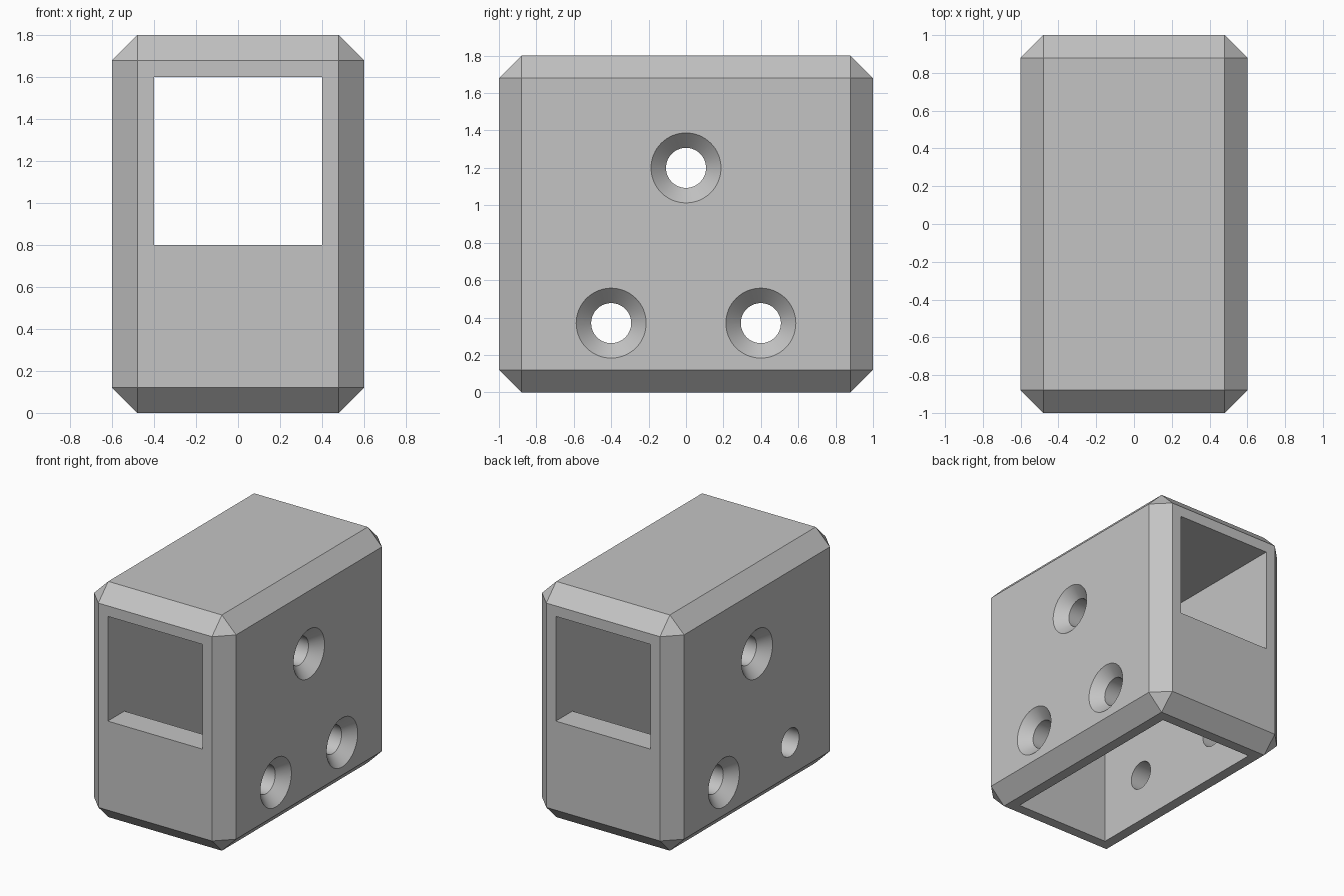
import bpy, bmesh, math
from mathutils import Vector

cube = bpy.data.objects.get("Cube")
if cube:
    bpy.data.objects.remove(cube, do_unlink=True)

grey = bpy.data.materials.new("plain grey")
grey.use_nodes = True
COLOUR = (0.55, 0.55, 0.55, 1)
grey.diffuse_color = COLOUR
grey.node_tree.nodes["Principled BSDF"].inputs["Base Color"].default_value = COLOUR


def make(name, bm):
    bmesh.ops.recalc_face_normals(bm, faces=bm.faces)
    mesh = bpy.data.meshes.new(name)
    bm.to_mesh(mesh)
    bm.free()
    mesh.materials.append(grey)
    ob = bpy.data.objects.new(name, mesh)
    bpy.context.collection.objects.link(ob)
    return ob


def cavity_cutter():
    # Side profile: window tunnel above, open-bottomed pocket below
    half = [(0.8, -0.2), (0.8, 0.8), (1.2, 0.8), (1.2, 1.6)]
    profile = half + [(-y, z) for y, z in reversed(half)]
    bm = bmesh.new()
    face = bm.faces.new([bm.verts.new((-0.4, y, z)) for y, z in profile])
    ext = bmesh.ops.extrude_face_region(bm, geom=[face])["geom"]
    verts = [v for v in ext if isinstance(v, bmesh.types.BMVert)]
    bmesh.ops.translate(bm, verts=verts, vec=Vector((0.8, 0, 0)))
    return make("cavity_cutter", bm)


def hole_cutter(y, z, sink_right, segments=64):
    # Drilled hole across the body, with a 45 degree countersink at the ends
    r = 0.107
    rings = [(0.7, r + 0.18), (0.52, r)]
    rings += [(-0.52, r), (-0.7, r + 0.18)] if sink_right else [(-0.7, r)]
    bm = bmesh.new()
    loops = []
    for x, rad in rings:
        angles = [2 * math.pi * i / segments for i in range(segments)]
        loops.append([bm.verts.new((x, y + rad * math.cos(a), z + rad * math.sin(a)))
                      for a in angles])
    for a, b in zip(loops, loops[1:]):
        for i in range(segments):
            j = (i + 1) % segments
            bm.faces.new((a[i], a[j], b[j], b[i]))
    bm.faces.new(loops[0])
    bm.faces.new(loops[-1])
    return make("hole_cutter", bm)


# Chamfered outer block
bm = bmesh.new()
bmesh.ops.create_cube(bm, size=1)
bmesh.ops.scale(bm, verts=bm.verts, vec=Vector((1.2, 2, 1.8)))
bmesh.ops.translate(bm, verts=bm.verts, vec=Vector((0, 0, 0.9)))
bmesh.ops.bevel(bm, geom=bm.edges[:], offset=0.12, offset_type='OFFSET',
                segments=1, affect='EDGES')
housing = make("housing", bm)

# Cut the cavity and the three screw holes
cutters = [cavity_cutter(),
           hole_cutter(0, 1.2, True),
           hole_cutter(0.4, 0.37, True),
           hole_cutter(-0.4, 0.37, False)]
bpy.ops.object.select_all(action='DESELECT')
bpy.context.view_layer.objects.active = housing
housing.select_set(True)
for cutter in cutters:
    mod = housing.modifiers.new("cut", 'BOOLEAN')
    mod.operation = 'DIFFERENCE'
    mod.solver = 'EXACT'
    mod.object = cutter
    bpy.ops.object.modifier_apply(modifier=mod.name)
    bpy.data.objects.remove(cutter, do_unlink=True)

bpy.ops.object.shade_smooth_by_angle(angle=math.radians(30))
